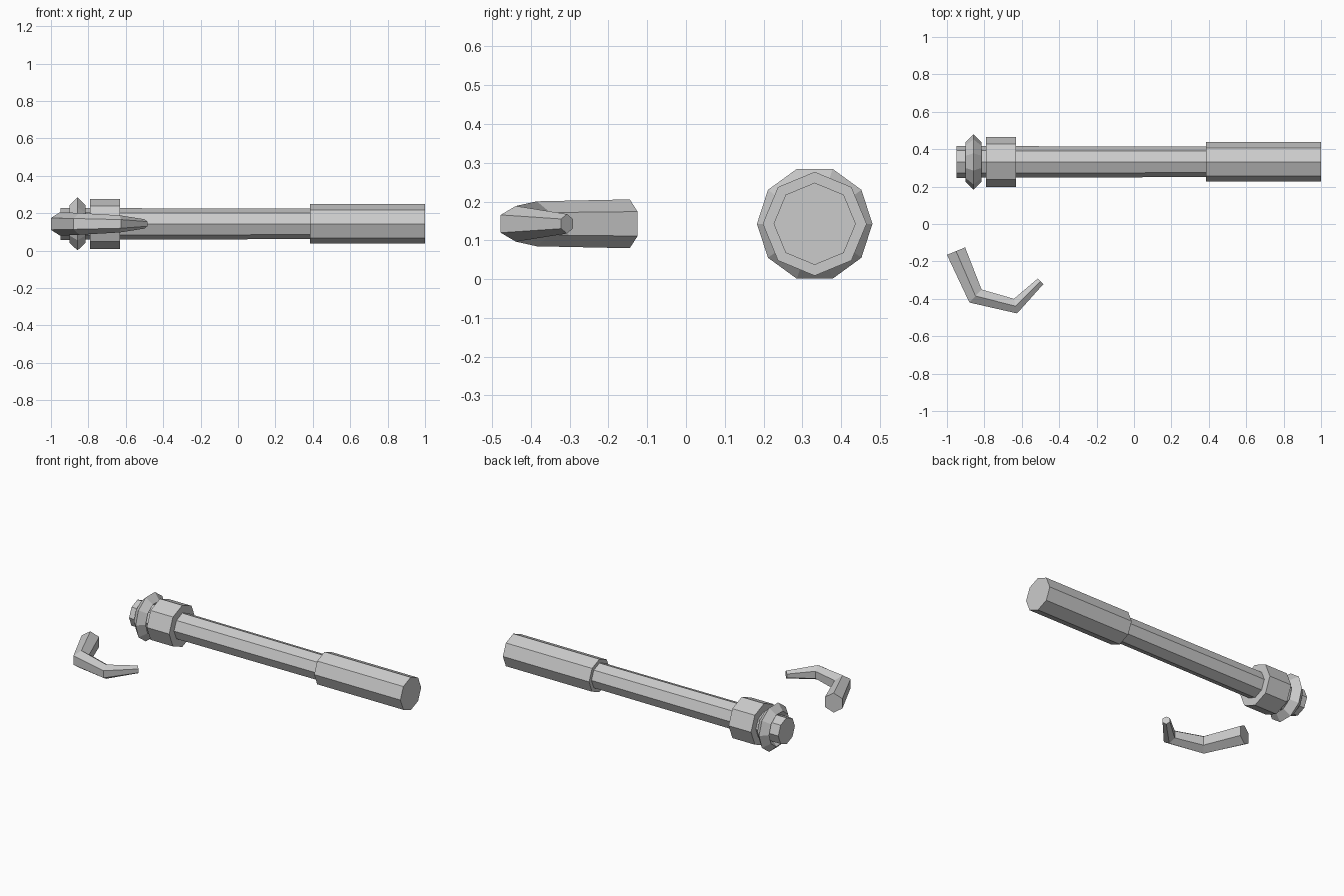
import bpy, bmesh, math

if "Cube" in bpy.data.objects:
    bpy.data.objects.remove(bpy.data.objects["Cube"])

CY, CZ = 0.332, 0.1425   # axis of the long tool

grey = bpy.data.materials.new("steel_grey")
grey.diffuse_color = (0.6, 0.6, 0.6, 1)
grey.use_nodes = True
grey.node_tree.nodes["Principled BSDF"].inputs["Base Color"].default_value = grey.diffuse_color


def make_object(name, bm):
    bmesh.ops.recalc_face_normals(bm, faces=bm.faces[:])
    mesh = bpy.data.meshes.new(name)
    bm.to_mesh(mesh)
    bm.free()
    mesh.materials.append(grey)
    obj = bpy.data.objects.new(name, mesh)
    bpy.context.collection.objects.link(obj)


def loft(name, rings, closed=False):
    """Join equal rings of points; cap the ends unless the loop is closed."""
    bm = bmesh.new()
    loops = [[bm.verts.new(p) for p in ring] for ring in rings]
    n = len(loops[0])
    pairs = list(zip(loops, loops[1:]))
    if closed:
        pairs.append((loops[-1], loops[0]))
    for a, b in pairs:
        for i in range(n):
            j = (i + 1) % n
            bm.faces.new((a[i], a[j], b[j], b[i]))
    if not closed:
        bm.faces.new(loops[0])
        bm.faces.new(loops[-1])
    make_object(name, bm)


def circle(x, r, n):
    """Polygon around the tool axis with a corner towards +y."""
    return [(x, CY + r * math.cos(2 * math.pi * i / n),
             CZ + r * math.sin(2 * math.pi * i / n)) for i in range(n)]


# Eight-sided bars along x: shaft, grip and collar
for name, x0, r0, x1, r1 in (("shaft", -0.95, 0.085, 0.40, 0.081),
                             ("grip", 0.385, 0.106, 1.0, 0.106),
                             ("collar", -0.79, 0.134, -0.63, 0.134)):
    loft(name, [circle(x0, r0, 8), circle(x1, r1, 8)])

# Ten-sided ring with a diamond section
loft("ring", [circle(-0.858 + dx, r, 10) for dx, r in
              ((0, 0.149), (0.042, 0.107), (0, 0.065), (-0.042, 0.107))],
     closed=True)

# Bent tapering hook with a six-sided section: outer xy, inner xy, half height
hook = (((-1.0, -0.165), (-0.903, -0.125), 0.063),
        ((-0.88, -0.42), (-0.815, -0.35), 0.058),
        ((-0.625, -0.478), (-0.642, -0.40), 0.046),
        ((-0.485, -0.322), (-0.515, -0.292), 0.025))
rings = []
for (ox, oy), (ix, iy), h in hook:
    mx, my = (ox + ix) / 2, (oy + iy) / 2
    rings.append([(ox, oy, CZ - h / 2), (ox, oy, CZ + h / 2), (mx, my, CZ + h),
                  (ix, iy, CZ + h / 2), (ix, iy, CZ - h / 2), (mx, my, CZ - h)])
loft("hook", rings)
